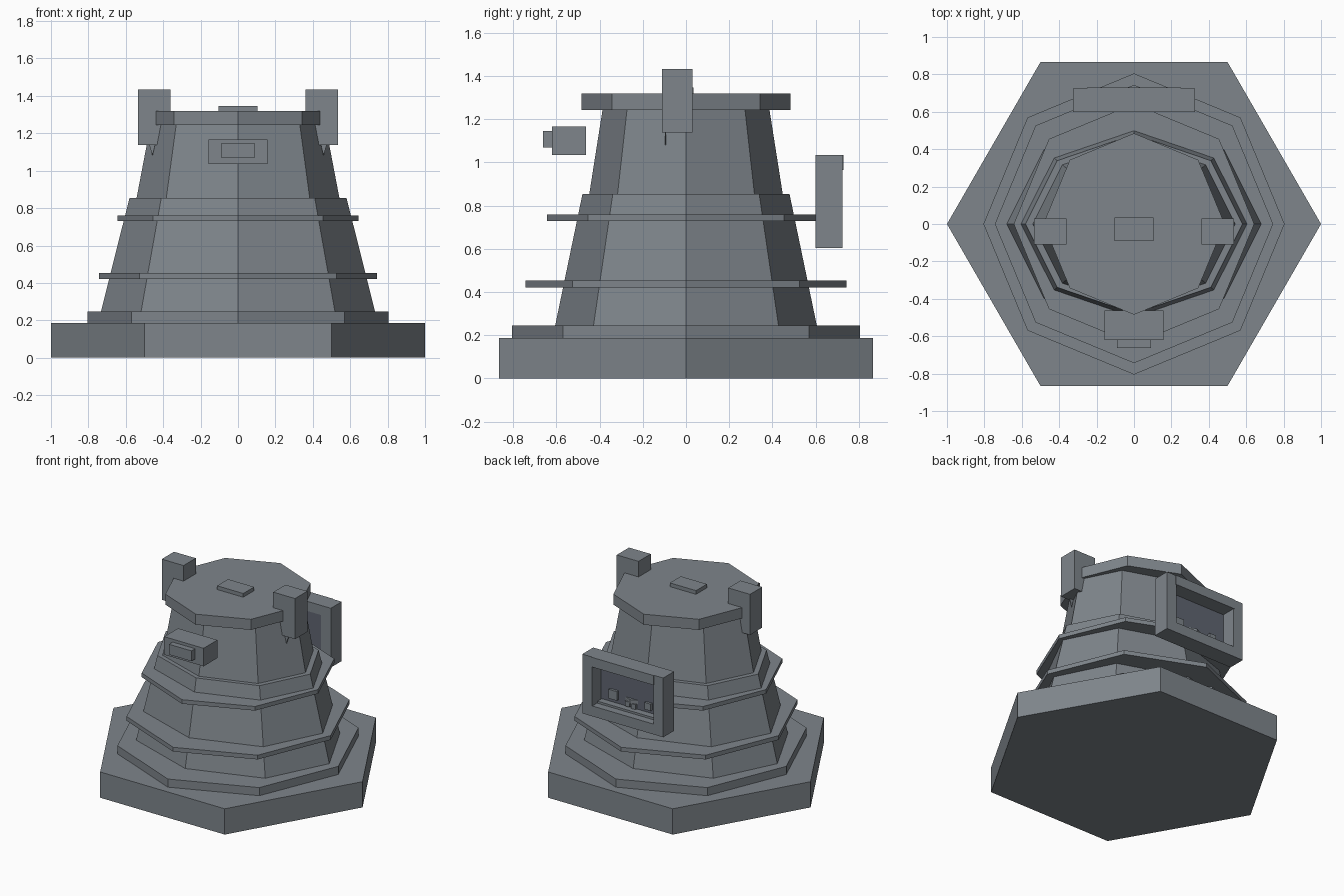
import bpy, bmesh, math

if "Cube" in bpy.data.objects:
    bpy.data.objects.remove(bpy.data.objects["Cube"])


def material(name, rgb):
    m = bpy.data.materials.new(name)
    m.diffuse_color = (*rgb, 1.0)
    m.use_nodes = True
    m.node_tree.nodes["Principled BSDF"].inputs["Base Color"].default_value = m.diffuse_color
    return m


GREY = material("blue_grey", (0.21, 0.235, 0.26))
DARK = material("dark_screen", (0.115, 0.13, 0.165))


def finish(name, bm, mat):
    bmesh.ops.recalc_face_normals(bm, faces=bm.faces)
    me = bpy.data.meshes.new(name)
    bm.to_mesh(me)
    bm.free()
    me.materials.append(mat)
    ob = bpy.data.objects.new(name, me)
    bpy.context.collection.objects.link(ob)
    return ob


def frustum(name, sides, z0, z1, r0, r1, squash=1.0):
    """Tapered prism with its first corner on +x; squash narrows it in y."""
    bm = bmesh.new()
    loops = []
    for z, r in ((z0, r0), (z1, r1)):
        loops.append([bm.verts.new((r * math.cos(math.tau * i / sides),
                                    squash * r * math.sin(math.tau * i / sides), z))
                      for i in range(sides)])
    lo, hi = loops
    bm.faces.new(lo[::-1])
    bm.faces.new(hi)
    for i in range(sides):
        j = (i + 1) % sides
        bm.faces.new((lo[i], lo[j], hi[j], hi[i]))
    return finish(name, bm, GREY)


def box(name, x, y, z, mat=GREY):
    bm = bmesh.new()
    bmesh.ops.create_cube(bm, size=1)
    for v in bm.verts:
        v.co = [r[0] if c < 0 else r[1] for c, r in zip(v.co, (x, y, z))]
    return finish(name, bm, mat)


# Base, plinth and cap
frustum("hexagon_base", 6, 0, 0.187, 1.0, 1.0)
frustum("plinth", 8, 0.187, 0.246, 0.805, 0.805)
frustum("cap", 8, 1.243, 1.32, 0.485, 0.485)
box("cap_plate", (-0.105, 0.105), (-0.09, 0.035), (1.32, 1.347))

# Tapered tower, narrower front to back
frustum("lower_tower", 8, 0.246, 0.855, 0.733, 0.58, 0.826)
frustum("upper_tower", 8, 0.855, 1.243, 0.542, 0.468, 0.826)

# Collars round the tower
frustum("lower_collar", 8, 0.422, 0.453, 0.744, 0.744)
frustum("upper_collar", 8, 0.73, 0.76, 0.643, 0.643)

# Side pods, each with a small spike underneath
for side, s in (("left", -1), ("right", 1)):
    box(side + "_pod", sorted((0.36 * s, 0.535 * s)), (-0.11, 0.03), (1.138, 1.433))
    bm = bmesh.new()
    tri = [bm.verts.new((s * x, -0.098, z))
           for x, z in ((0.443, 1.14), (0.475, 1.14), (0.457, 1.08))]
    face = bm.faces.new(tri)
    ext = bmesh.ops.extrude_face_region(bm, geom=[face])["geom"]
    for v in ext:
        if isinstance(v, bmesh.types.BMVert):
            v.co.y += 0.006
    finish(side + "_spike", bm, GREY)

# Front sensor
box("sensor_body", (-0.158, 0.158), (-0.62, -0.462), (1.035, 1.166))
box("sensor_lens", (-0.09, 0.09), (-0.662, -0.62), (1.07, 1.145))

# Rear console: frame bars round a recessed screen
box("console_left_bar", (-0.325, -0.245), (0.6, 0.725), (0.605, 1.035))
box("console_right_bar", (0.245, 0.325), (0.6, 0.725), (0.605, 1.035))
box("console_top_bar", (-0.25, 0.25), (0.6, 0.73), (0.965, 1.035))
box("console_bottom_bar", (-0.25, 0.25), (0.6, 0.725), (0.605, 0.68))
box("console_screen", (-0.245, 0.245), (0.605, 0.622), (0.68, 0.965), DARK)
box("console_ledge", (-0.24, 0.24), (0.62, 0.67), (0.68, 0.695))

# Console buttons: x, z, half size
for i, (x, z, h) in enumerate(((0.14, 0.755, 0.033), (0.025, 0.72, 0.018),
                               (-0.025, 0.715, 0.018), (-0.14, 0.745, 0.025))):
    box(f"console_button_{i + 1}", (x - h, x + h), (0.62, 0.64), (z - h, z + h))
